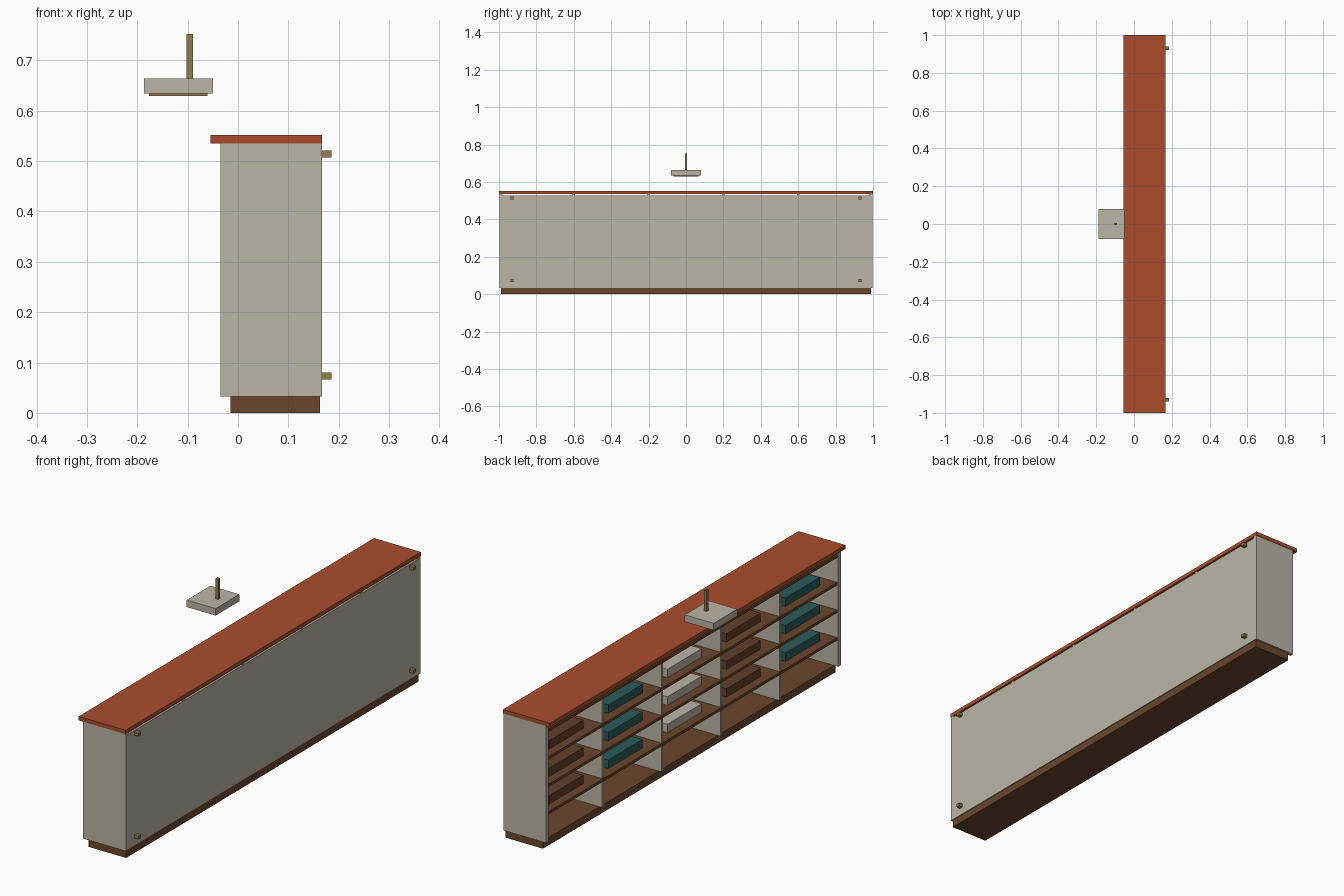
import bpy

if "Cube" in bpy.data.objects:
    bpy.data.objects.remove(bpy.data.objects["Cube"], do_unlink=True)


def material(name, r, g, b):
    m = bpy.data.materials.new(name)
    m.use_nodes = True
    m.diffuse_color = (r, g, b, 1)
    m.node_tree.nodes["Principled BSDF"].inputs["Base Color"].default_value = (r, g, b, 1)
    return m


cream = material("cream", 0.50, 0.46, 0.38)
terracotta = material("terracotta", 0.40, 0.076, 0.026)
wood = material("dark wood", 0.147, 0.061, 0.024)
leather = material("brown leather", 0.125, 0.050, 0.023)
teal = material("teal", 0.023, 0.105, 0.102)
brass = material("brass", 0.29, 0.205, 0.085)


def box(name, mat, x, y, z):
    """Box spanning the (min, max) pairs x, y and z."""
    spans = (x, y, z)
    bpy.ops.mesh.primitive_cube_add(size=1, location=[(a + b) / 2 for a, b in spans])
    ob = bpy.context.object
    ob.name = name
    ob.scale = [b - a for a, b in spans]
    bpy.ops.object.transform_apply(location=False, rotation=False, scale=True)
    ob.data.materials.append(mat)
    return ob


def around(centre, half):
    return (centre - half, centre + half)


FLOOR, CEILING, BACK = 0.033, 0.535, 0.167

# Cabinet shell
box("plinth", wood, (-0.015, 0.163), (-0.99, 0.99), (0, FLOOR))
box("countertop", terracotta, (-0.055, BACK), (-1, 1), (CEILING, 0.552))
box("back_panel", cream, (0.157, BACK), (-0.998, 0.998), (FLOOR, 0.528))
for side, label in ((1, "left"), (-1, "right")):
    box(label + "_end_panel", cream, (-0.035, 0.1665), around(side * 0.989, 0.009), (FLOOR, CEILING))

# Dividers between the five bays
for i in range(4):
    box(f"divider_{i + 1}", cream, (-0.027, 0.164), around(-0.6 + 0.4 * i, 0.006), (FLOOR, CEILING))

# Shelves, the lower three carrying one box in each bay
bay_colours = (teal, leather, cream, teal, leather)
for row in range(4):
    z = 0.151 + 0.118 * row
    box(f"shelf_{row + 1}", wood, (-0.031, 0.157), (-0.98, 0.98), around(z, 0.006))
    if row < 3:
        for bay, colour in enumerate(bay_colours):
            box(f"storage_box_{row + 1}_{bay + 1}", colour, (0.007, 0.12),
                around(-0.8 + 0.4 * bay, 0.116), (z + 0.006, z + 0.042))

# Wall fixings on the back
for y in (-0.93, 0.93):
    for z in (0.073, 0.514):
        box("wall_fixing", brass, (BACK, 0.186), around(y, 0.009), around(z, 0.007))

# Hanging lamp
box("lamp_shade", cream, (-0.187, -0.05), (-0.08, 0.08), (0.634, 0.664))
box("lamp_diffuser", brass, (-0.177, -0.061), (-0.068, 0.068), (0.629, 0.634))
box("lamp_rod", brass, (-0.102, -0.089), (-0.0065, 0.0065), (0.664, 0.752))
